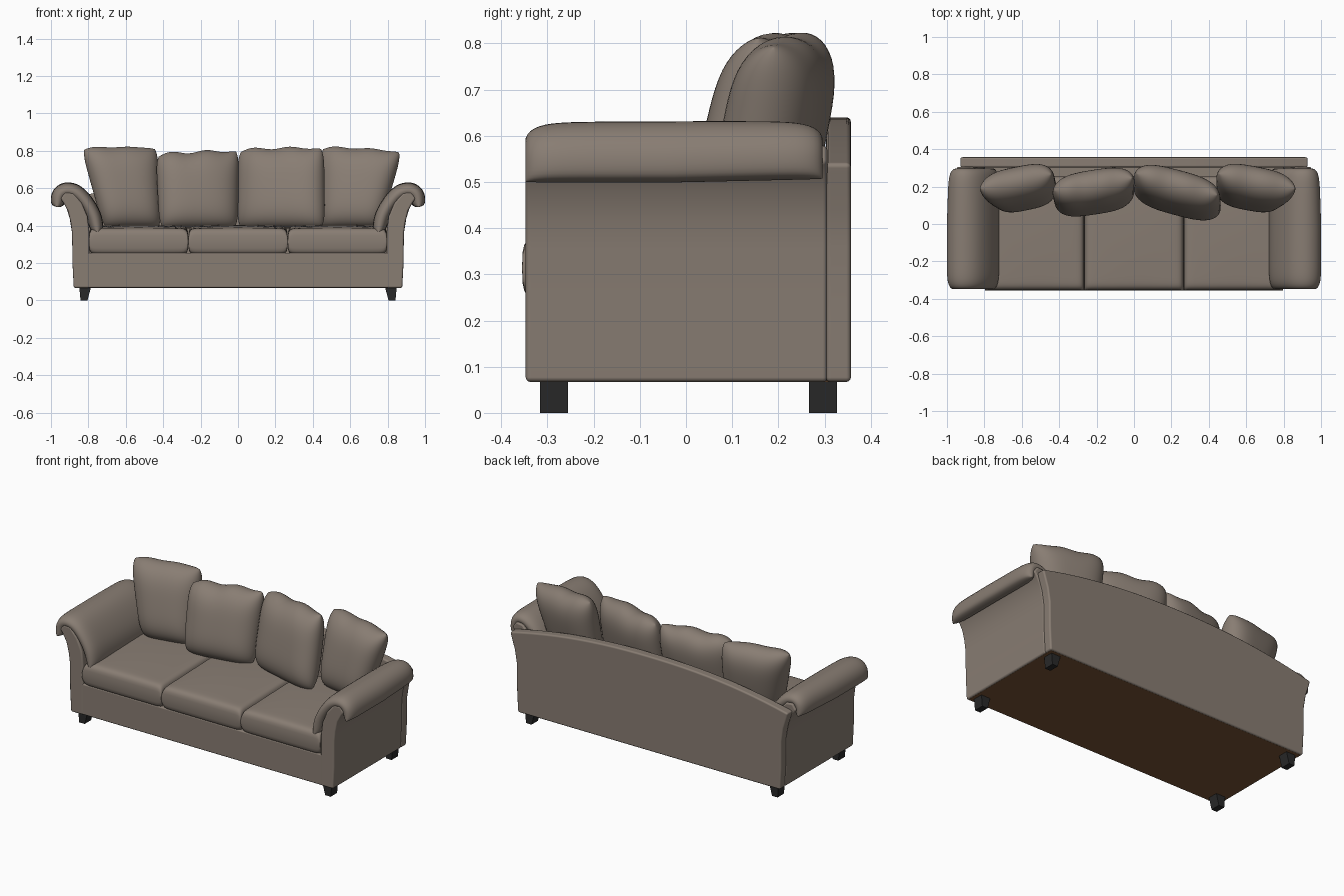
import bpy, bmesh, math
from mathutils import Vector

if "Cube" in bpy.data.objects:
    bpy.data.objects.remove(bpy.data.objects["Cube"])


def material(name, rgb):
    m = bpy.data.materials.new(name)
    m.diffuse_color = (*rgb, 1)
    m.use_nodes = True
    m.node_tree.nodes["Principled BSDF"].inputs["Base Color"].default_value = m.diffuse_color
    return m


FABRIC = material("taupe fabric", (0.248, 0.205, 0.171))
DARK = material("black wood", (0.022, 0.022, 0.022))
LINING = material("brown lining", (0.19, 0.088, 0.036))


def finish(name, bm, mat, bevel=0.0, smooth=True):
    bmesh.ops.recalc_face_normals(bm, faces=bm.faces)
    for f in bm.faces:
        f.smooth = smooth
    me = bpy.data.meshes.new(name)
    bm.to_mesh(me)
    bm.free()
    me.materials.append(mat)
    ob = bpy.data.objects.new(name, me)
    bpy.context.collection.objects.link(ob)
    if bevel:
        b = ob.modifiers.new("bevel", 'BEVEL')
        b.width, b.segments = bevel, 3
        b.limit_method, b.angle_limit = 'ANGLE', math.radians(50)
        b.harden_normals = True
    return ob


def extrude_y(name, pts, y0, y1, bevel):
    """Extrude an x-z outline along y."""
    bm = bmesh.new()
    face = bm.faces.new([bm.verts.new((x, y0, z)) for x, z in pts])
    back = [bm.verts.new((x, y1, z)) for x, z in pts]
    front = list(face.verts)
    bm.faces.new(back)
    for i in range(len(pts)):
        j = (i + 1) % len(pts)
        bm.faces.new((front[i], front[j], back[j], back[i]))
    return finish(name, bm, FABRIC, bevel)


def box(name, lo, hi, mat, bevel=0.0, taper=None):
    bm = bmesh.new()
    bmesh.ops.create_cube(bm, size=1)
    for v in bm.verts:
        bottom = v.co.z < 0
        v.co = Vector([a + (b - a) * (c + 0.5) for a, b, c in zip(lo, hi, v.co)])
        if taper and bottom:
            v.co.x = taper[0] if v.co.x < (lo[0] + hi[0]) / 2 else taper[1]
    return finish(name, bm, mat, bevel, smooth=bevel > 0)


def puff(name, mapping, half, power, crown, n=28, rim=0.5):
    """Stuffed cushion: two sheets swelling either side of a mapped surface."""
    bm = bmesh.new()
    t = [math.sin(math.pi / 2 * (2 * i / n - 1)) for i in range(n + 1)]
    for side in (1, -1):
        grid = []
        for u in t:
            row = []
            for v in t:
                p, nrm = mapping(u, v)
                f = max(0, (1 - abs(u) ** power) * (1 - abs(v) ** power)) ** rim
                f *= half * (1 + crown * (1 - u * u) * (1 - v * v))
                row.append(bm.verts.new(p + nrm * f * side))
            grid.append(row)
        for i in range(n):
            for j in range(n):
                bm.faces.new((grid[i][j], grid[i + 1][j],
                              grid[i + 1][j + 1], grid[i][j + 1]))
    bmesh.ops.remove_doubles(bm, verts=bm.verts, dist=1e-5)
    return finish(name, bm, FABRIC)


def spline(pts, s):
    """Catmull-Rom point at s in 0..1."""
    k = len(pts) - 1
    i = min(int(s * k), k - 1)
    t = s * k - i
    p = [Vector(pts[max(0, min(k, j))]) for j in (i - 1, i, i + 1, i + 2)]
    return 0.5 * (2 * p[1] + (p[2] - p[0]) * t + (2 * p[0] - 5 * p[1] + 4 * p[2] - p[3]) * t ** 2
                  + (3 * p[1] - p[0] - 3 * p[2] + p[3]) * t ** 3)


# base frame with front rail, and the lining below
box("base", (-0.86, -0.345, 0.068), (0.86, 0.33, 0.255), FABRIC, 0.008)
box("underside", (-0.868, -0.335, 0.0665), (0.868, 0.347, 0.07), LINING)

# back panel with flared sides and arched top
side = [(0.878, 0.067), (0.885, 0.2), (0.887, 0.36), (0.90, 0.44), (0.925, 0.52)]
arch = []
for i in range(25):
    x = 0.93 * (1 - i / 12)
    arch.append((x, 0.54 + 0.10 * (1 - abs(x / 0.93) ** 2.2)))
outline = side + arch + [(-x, z) for x, z in reversed(side)]
extrude_y("back_panel", outline, 0.303, 0.357, 0.01)

# arms: flared upright panel plus rolled pad
arm = [(0.795, 0.067), (0.878, 0.067), (0.885, 0.2), (0.887, 0.36), (0.895, 0.42),
       (0.91, 0.48), (0.935, 0.525), (0.95, 0.545), (0.925, 0.58), (0.88, 0.575),
       (0.835, 0.52), (0.805, 0.45), (0.795, 0.37)]
roll = [(0.75, 0.36), (0.772, 0.45), (0.815, 0.525), (0.865, 0.575),
        (0.917, 0.588), (0.955, 0.563), (0.968, 0.50)]
for s, label in ((1, "right"), (-1, "left")):
    extrude_y(label + "_arm", [(s * x, z) for x, z in arm], -0.347, 0.306, 0.01)

    def pad(u, v, s=s):
        q = (u + 1) / 2
        c = spline(roll, q)
        d = spline(roll, min(1, q + 0.01)) - spline(roll, max(0, q - 0.01))
        d.normalize()
        y = -0.026 + 0.322 * v
        shift = 0.012 * max(0, v) * max(0, u)
        return (Vector((s * (c.x - shift), y, c.y + 0.6 * shift)),
                Vector((-s * d.y, 0, d.x)))
    puff(label + "_arm_pad", pad, 0.040, 10, 0.08, 36)

# three boxy seat cushions
for i, name in enumerate(("left", "middle", "right")):
    cx = (i - 1) * 0.531

    def seat(u, v, cx=cx):
        return (Vector((cx + 0.2655 * u, -0.05 + 0.305 * v, 0.322 + 0.008 * v)),
                Vector((0, 0, 1)))
    puff(name + "_seat_cushion", seat, 0.071, 22, 0.12, 36, 0.3)

# four loose back cushions: x-z corners (bl, br, tr, tl), mid y, yaw, top ripple
loose = [
    ("far_left", ((-0.72, 0.39), (-0.41, 0.39), (-0.43, 0.82), (-0.84, 0.82)), 0.19, 0.20, 0.002),
    ("mid_left", ((-0.42, 0.385), (0.0, 0.385), (0.005, 0.805), (-0.44, 0.785)), 0.17, 0.15, 0.007),
    ("mid_right", ((-0.005, 0.385), (0.465, 0.385), (0.46, 0.82), (0.0, 0.81)), 0.168, -0.27, 0.006),
    ("far_right", ((0.44, 0.39), (0.76, 0.39), (0.88, 0.80), (0.44, 0.825)), 0.19, -0.18, 0.004),
]
for name, corners, ymid, yaw, ripple in loose:
    bl, br, tr, tl = [Vector(c) for c in corners]

    def pillow(u, v, bl=bl, br=br, tr=tr, tl=tl, ymid=ymid, yaw=yaw, ripple=ripple):
        a = (u * (1 - 0.07 * v ** 6) + 1) / 2
        b = (v * (1 - 0.06 * u ** 6) + 1) / 2
        p = (bl * (1 - a) + br * a) * (1 - b) + (tl * (1 - a) + tr * a) * b
        c = (bl + br + tr + tl) / 4
        y = ymid + yaw * (p.x - c.x) + 0.22 * (p.y - c.y)
        z = p.y + ripple * b * b * math.sin(7 * u)
        return Vector((p.x, y, z)), Vector((yaw * 0.5, -1, 0.12)).normalized()
    puff(name + "_back_cushion", pillow, 0.092, 4, 0.12)

# four tapered legs
for s in (1, -1):
    xs = sorted((s * 0.787, s * 0.848))
    foot = sorted((s * 0.805, s * 0.842))
    for y, label in ((-0.316, "front_leg"), (0.266, "back_leg")):
        box(label, (xs[0], y, 0), (xs[1], y + 0.061, 0.068), DARK, taper=foot)
